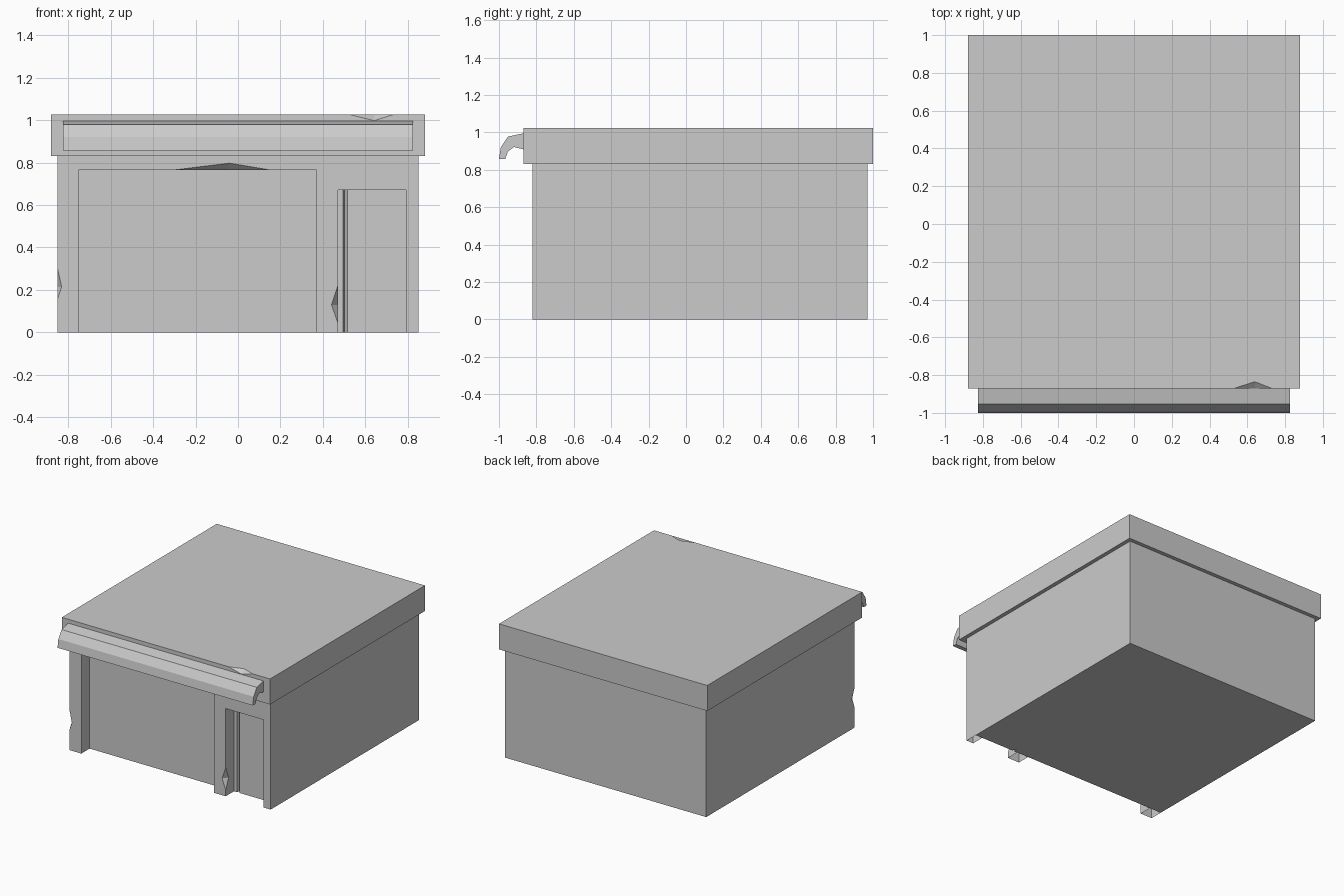
import bpy, bmesh
from mathutils import Vector

if "Cube" in bpy.data.objects:
    bpy.data.objects.remove(bpy.data.objects["Cube"])


def make(name, bm):
    bmesh.ops.recalc_face_normals(bm, faces=bm.faces[:])
    me = bpy.data.meshes.new(name)
    bm.to_mesh(me)
    bm.free()
    ob = bpy.data.objects.new(name, me)
    bpy.context.collection.objects.link(ob)
    return ob


def prism(name, pts, offset):
    """Closed profile swept along an offset."""
    bm = bmesh.new()
    face = bm.faces.new([bm.verts.new(p) for p in pts])
    ext = bmesh.ops.extrude_face_region(bm, geom=[face], use_keep_orig=True)
    bmesh.ops.translate(bm, vec=Vector(offset),
                        verts=[v for v in ext["geom"] if isinstance(v, bmesh.types.BMVert)])
    return make(name, bm)


def box(name, x0, x1, y0, y1, z0, z1):
    return prism(name, [(x0, y0, z0), (x1, y0, z0), (x1, y0, z1), (x0, y0, z1)], (0, y1 - y0, 0))


def chip_cutter(e1, e2, a, b):
    """Tetrahedron that chips an edge e1-e2 down to the line a-b, enlarged outward."""
    pts = [Vector(p) for p in (e1, e2, a, b)]
    mid = (pts[2] + pts[3]) / 2
    bm = bmesh.new()
    vs = [bm.verts.new(mid + (p - mid) * 1.3) for p in pts]
    for i, j, k in ((0, 1, 2), (0, 1, 3), (0, 2, 3), (1, 2, 3)):
        bm.faces.new((vs[i], vs[j], vs[k]))
    return make("chip_cutter", bm)


def cut(ob, cutter):
    mod = ob.modifiers.new("cut", "BOOLEAN")
    mod.operation, mod.solver, mod.object = "DIFFERENCE", "EXACT", cutter
    bpy.context.view_layer.objects.active = ob
    bpy.ops.object.modifier_apply(modifier=mod.name)
    bpy.data.objects.remove(cutter)


FRONT, BACK, RECESS = -0.82, 0.97, -0.72

# Walls with garage and side door recesses
walls = box("walls", -0.85, 0.85, FRONT, BACK, 0, 0.83)
cut(walls, box("garage_cutter", -0.75, 0.37, -1, RECESS, -0.1, 0.765))
cut(walls, box("door_cutter", 0.47, 0.79, -1, RECESS, -0.1, 0.67))

# Narrow groove beside the door
cut(walls, prism("groove_cutter", [(0.495, -0.75, -0.1), (0.495, RECESS, -0.1), (0.502, -0.695, -0.1),
                                   (0.515, RECESS, -0.1), (0.515, -0.75, -0.1)], (0, 0, 0.77)))

# Chipped corners: lintel, left corner, door post
cut(walls, chip_cutter((-0.30, FRONT, 0.765), (0.15, FRONT, 0.765),
                       (-0.04, FRONT, 0.797), (-0.04, FRONT + 0.035, 0.765)))
cut(walls, chip_cutter((-0.85, FRONT, 0.155), (-0.85, FRONT, 0.305),
                       (-0.83, FRONT, 0.215), (-0.85, FRONT + 0.035, 0.215)))
cut(walls, chip_cutter((0.47, FRONT, 0.045), (0.47, FRONT, 0.22),
                       (0.44, FRONT, 0.13), (0.47, FRONT + 0.035, 0.13)))

# Open undersides of the front posts
bm = bmesh.new()
bm.from_mesh(walls.data)
low = [f for f in bm.faces if f.normal.z < -0.99 and f.calc_center_median().z < 0.01]
geom = low + list({e for f in low for e in f.edges}) + list({v for f in low for v in f.verts})
bmesh.ops.bisect_plane(bm, geom=geom, plane_co=(0, RECESS, 0), plane_no=(0, 1, 0), dist=1e-5)
posts = [f for f in bm.faces if all(v.co.z < 0.01 and v.co.y < RECESS + 0.001 for v in f.verts)]
bmesh.ops.delete(bm, geom=posts, context="FACES_ONLY")
bm.to_mesh(walls.data)
bm.free()

# Flat overhanging roof with a chipped front edge
roof = box("roof", -0.88, 0.88, -0.87, 1.0, 0.83, 1.025)
cut(roof, chip_cutter((0.53, -0.87, 1.025), (0.73, -0.87, 1.025),
                      (0.64, -0.87, 0.997), (0.64, -0.835, 1.025)))

# Curved awning on the front of the roof
profile = [(-0.87, 0.995), (-0.952, 0.978), (-0.99, 0.92), (-1.0, 0.857),
           (-0.967, 0.857), (-0.952, 0.898), (-0.92, 0.922), (-0.87, 0.91)]
prism("awning", [(-0.825, y, z) for y, z in profile], (1.65, 0, 0))
